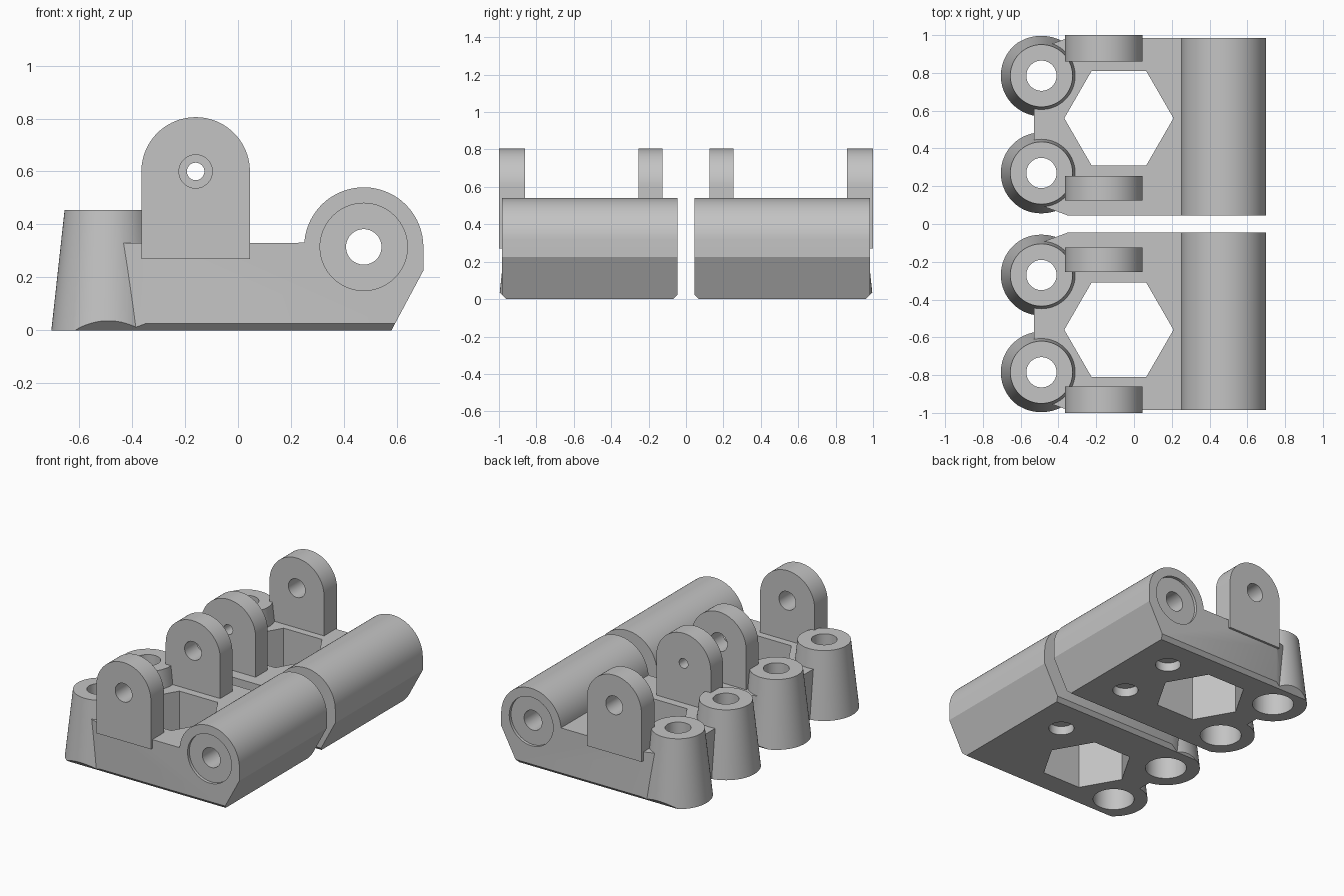
import bpy
import bmesh
from math import cos, sin, radians, pi
from mathutils import Matrix

cube = bpy.data.objects.get("Cube")
if cube:
    bpy.data.objects.remove(cube, do_unlink=True)

grey = bpy.data.materials.new("plain grey")
grey.use_nodes = True
COLOUR = (0.55, 0.55, 0.55, 1)
grey.diffuse_color = COLOUR
grey.node_tree.nodes["Principled BSDF"].inputs["Base Color"].default_value = COLOUR

# Where a 2D profile point (a, b) at depth d goes for each extrusion axis
PLACE = {
    "x": lambda a, b, d: (d, a, b),
    "y": lambda a, b, d: (a, d, b),
    "z": lambda a, b, d: (a, b, d),
}


def to_object(name, bm):
    bmesh.ops.recalc_face_normals(bm, faces=bm.faces)
    mesh = bpy.data.meshes.new(name)
    bm.to_mesh(mesh)
    bm.free()
    mesh.materials.append(grey)
    obj = bpy.data.objects.new(name, mesh)
    bpy.context.collection.objects.link(obj)
    return obj


def prism(name, points, axis, lo, hi):
    bm = bmesh.new()
    low, high = ([bm.verts.new(PLACE[axis](a, b, d)) for a, b in points] for d in (lo, hi))
    bm.faces.new(low)
    bm.faces.new(high)
    for i in range(len(points)):
        j = (i + 1) % len(points)
        bm.faces.new((low[i], low[j], high[j], high[i]))
    return to_object(name, bm)


def arc(ca, cb, r, start, end, steps):
    angles = [radians(start + (end - start) * i / steps) for i in range(steps + 1)]
    return [(ca + r * cos(t), cb + r * sin(t)) for t in angles]


def rod(name, ca, cb, r, axis, lo, hi, sides=64):
    return prism(name, arc(ca, cb, r, 0, 360, sides)[:-1], axis, lo, hi)


def post(y):
    # Tapered post, run a little below the ground and trimmed later
    bm = bmesh.new()
    bmesh.ops.create_cone(bm, cap_ends=True, segments=80, radius1=0.2205, radius2=0.165,
                          depth=0.505, matrix=Matrix.Translation((-0.49, y, 0.2025)))
    return to_object("post", bm)


def lug(lo, hi):
    # Upright ear with a rounded top
    outline = [(-0.365, 0.27), (0.045, 0.27)] + arc(-0.16, 0.6, 0.205, 0, 180, 48)
    return prism("lug", outline, "y", lo, hi)


def combine(target, tool, operation):
    mod = target.modifiers.new(operation.lower(), "BOOLEAN")
    mod.operation = operation
    mod.solver = "EXACT"
    mod.object = tool
    bpy.ops.object.select_all(action="DESELECT")
    bpy.context.view_layer.objects.active = target
    target.select_set(True)
    bpy.ops.object.modifier_apply(modifier=mod.name)
    bpy.data.objects.remove(tool, do_unlink=True)


def bracket(name, mirrored, inner_hole, screw_holes):
    # Block with the hinge barrel along its edge
    side = [(-0.53, -0.05), (0.553, -0.05), (0.7, 0.225)]
    side += arc(0.475, 0.315, 0.225, 0, 176, 72) + [(-0.53, 0.33)]
    body = prism(name, side, "y", 0.045, 0.985)

    # Slanted outer corners beside the posts
    for edge, step in ((0.045, 1), (0.985, -1)):
        wedge = [(-0.35, edge), (-0.59, edge + step * 0.09),
                 (-0.59, edge - step * 0.1), (-0.35, edge - step * 0.1)]
        combine(body, prism("corner_cutter", wedge, "z", -0.2, 0.4), "DIFFERENCE")

    posts = (0.27, 0.785)
    for y in posts:
        combine(body, post(y), "UNION")
    for lo, hi in ((0.125, 0.255), (0.86, 1.0)):
        combine(body, lug(lo, hi), "UNION")

    # Flat underside with bevelled end edges
    under = [(-0.2, -0.2), (1.2, -0.2), (1.2, 0.24), (0.96, 0), (0.07, 0), (-0.17, 0.24)]
    cutters = [prism("underside_cutter", under, "x", -1, 1)]

    # Hexagonal window, post bores, barrel bore, lug bores and screw sockets
    cutters.append(rod("hex_cutter", -0.08, 0.56, 0.289, "z", -0.3, 0.5, 6))
    for y in posts:
        cutters.append(rod("post_bore", -0.49, y, 0.08, "z", -0.3, 0.6))
        cutters.append(rod("post_socket", -0.49, y, 0.13, "z", -0.3, 0.36))
    cutters.append(rod("barrel_bore", 0.475, 0.315, 0.067, "y", -0.2, 1.2))
    cutters.append(rod("barrel_recess", 0.475, 0.315, 0.165, "y", 0.965, 1.2))
    cutters.append(rod("inner_lug_bore", -0.16, 0.6, inner_hole, "y", 0.05, 0.4))
    cutters.append(rod("outer_lug_bore", -0.16, 0.6, 0.063, "y", 0.7, 1.2))
    for y in screw_holes:
        cutters.append(rod("screw_socket", 0.34, y, 0.08, "z", -0.3, 0.06))
    for cutter in cutters:
        combine(body, cutter, "DIFFERENCE")

    if mirrored:
        body.data.transform(Matrix.Scale(-1, 4, (0, 1, 0)))
        body.data.flip_normals()
    bpy.ops.object.select_all(action="DESELECT")
    body.select_set(True)
    bpy.context.view_layer.objects.active = body
    bpy.ops.object.shade_smooth_by_angle(angle=pi / 7)


bracket("back_hinge_bracket", False, 0.033, (0.32, 0.74))
bracket("front_hinge_bracket", True, 0.063, (0.31,))
